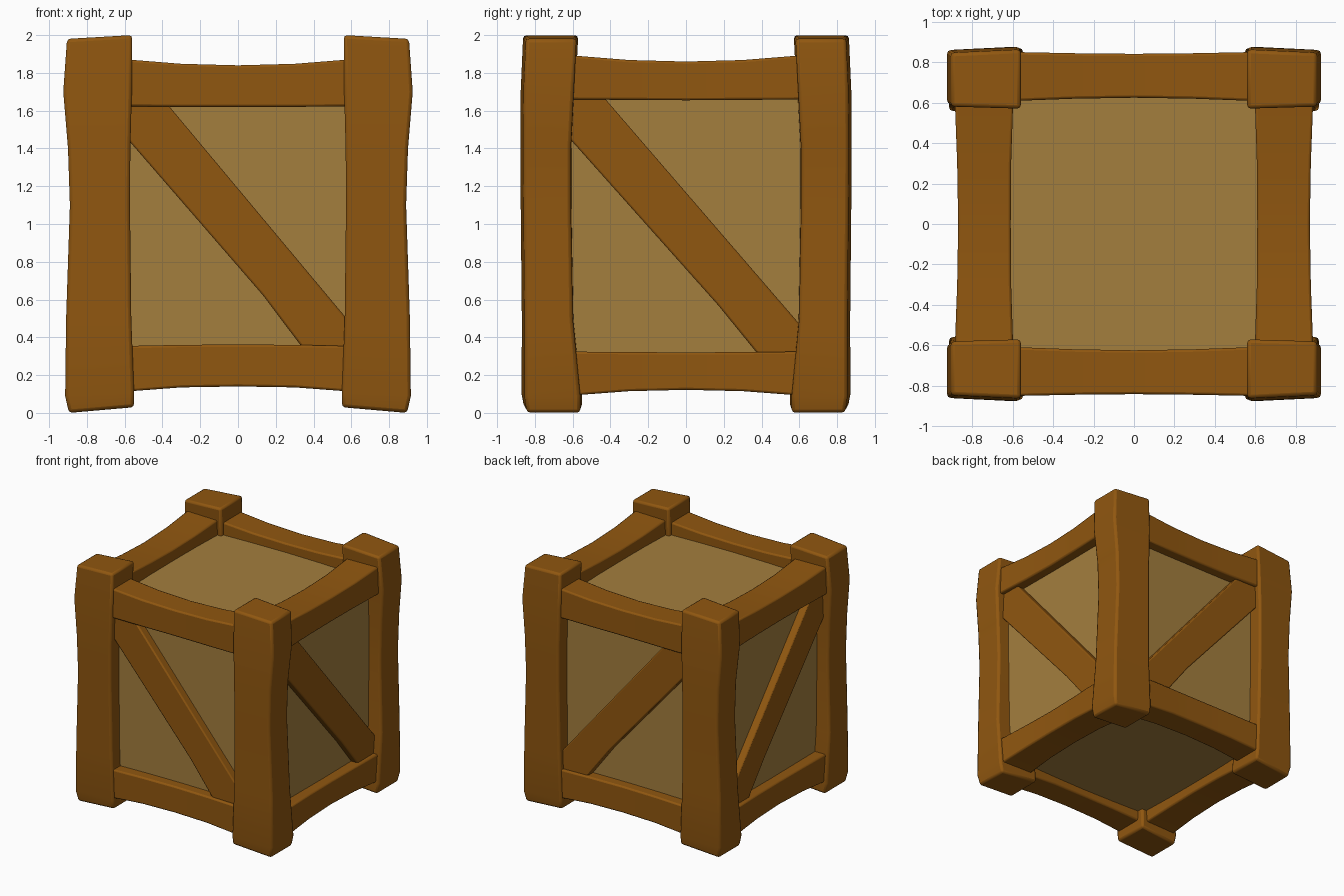
import bpy
import bmesh

old = bpy.data.objects.get("Cube")
if old:
    bpy.data.objects.remove(old, do_unlink=True)


def make_material(name, rgb):
    mat = bpy.data.materials.new(name)
    mat.use_nodes = True
    mat.diffuse_color = (*rgb, 1)
    mat.node_tree.nodes["Principled BSDF"].inputs["Base Color"].default_value = (*rgb, 1)
    return mat


frame_wood = make_material("dark orange wood", (0.28, 0.095, 0.005))
panel_wood = make_material("pale tan wood", (0.37, 0.21, 0.048))


def loft(name, rings, mat, bevel=0.0):
    """Skin a list of equal rings, cap both ends and round the sharp edges."""
    bm = bmesh.new()
    loops = [[bm.verts.new(p) for p in ring] for ring in rings]
    count = len(loops[0])
    for a, b in zip(loops, loops[1:]):
        for i in range(count):
            j = (i + 1) % count
            bm.faces.new((a[i], a[j], b[j], b[i]))
    bm.faces.new(loops[0])
    bm.faces.new(loops[-1])
    bmesh.ops.recalc_face_normals(bm, faces=bm.faces)
    mesh = bpy.data.meshes.new(name)
    bm.to_mesh(mesh)
    bm.free()
    mesh.materials.append(mat)
    obj = bpy.data.objects.new(name, mesh)
    bpy.context.collection.objects.link(obj)
    if bevel:
        mod = obj.modifiers.new("rounded edges", "BEVEL")
        mod.width = bevel
        mod.segments = 2
        mod.limit_method = "ANGLE"
        bpy.ops.object.select_all(action="DESELECT")
        obj.select_set(True)
        bpy.context.view_layer.objects.active = obj
        bpy.ops.object.shade_smooth_by_angle()
    return obj


def place(axis, side, along, depth, z):
    """Position on a side wall: along it, out from the centre, and up."""
    return (along, side * depth, z) if axis == "x" else (side * depth, along, z)


# Inner box that shows as the six recessed panels
loft("panel_box", [[(-0.79, -0.76, z), (0.79, -0.76, z), (0.79, 0.76, z), (-0.79, 0.76, z)]
                   for z in (0.2, 1.765)], panel_wood)

# Corner posts: z inside, z outside, x inside, x outside, y inside, y outside
POST = [
    (0.03, 0.0, 0.55, 0.895, 0.55, 0.85),
    (0.10, 0.09, 0.55, 0.915, 0.55, 0.863),
    (0.50, 0.50, 0.565, 0.91, 0.59, 0.862),
    (1.10, 1.10, 0.572, 0.89, 0.60, 0.868),
    (1.40, 1.40, 0.57, 0.90, 0.60, 0.87),
    (1.70, 1.70, 0.562, 0.925, 0.585, 0.868),
    (2.00, 1.98, 0.56, 0.905, 0.57, 0.855),
]
for sx, x_name in ((-1, "right"), (1, "left")):
    for sy, y_name in ((-1, "front"), (1, "back")):
        rings = [[(sx * xi, sy * yi, zi), (sx * xo, sy * (yi + 0.01), zo),
                  (sx * xo, sy * (yo - 0.008), zo), (sx * xi, sy * (yo + 0.008), zi)]
                 for zi, zo, xi, xo, yi, yo in POST]
        loft(f"{y_name}_{x_name}_post", rings, frame_wood, 0.018)

# Bowed rails: half stations of (along, inside, outside, bottom, top)
RAILS = {
    ("x", "top"): [(0, 0.625, 0.842, 1.62, 1.84), (0.3, 0.62, 0.845, 1.62, 1.848),
                   (0.7, 0.605, 0.853, 1.625, 1.88)],
    ("x", "bottom"): [(0, 0.625, 0.842, 0.14, 0.362), (0.3, 0.62, 0.845, 0.135, 0.36),
                      (0.7, 0.605, 0.853, 0.105, 0.352)],
    ("y", "top"): [(0, 0.61, 0.87, 1.655, 1.86), (0.3, 0.608, 0.875, 1.657, 1.868),
                   (0.7, 0.595, 0.89, 1.66, 1.9)],
    ("y", "bottom"): [(0, 0.61, 0.87, 0.122, 0.32), (0.3, 0.608, 0.875, 0.115, 0.322),
                      (0.7, 0.595, 0.89, 0.085, 0.325)],
}

# Diagonal braces as outlines of (along, z), tucked under posts and rails
BRACES = {
    "x": [(-0.62, 1.49), (0.13, 0.625), (0.39, 0.28), (0.6, 0.28),
          (0.6, 0.47), (-0.42, 1.69), (-0.62, 1.69)],
    "y": [(-0.65, 1.49), (0.17, 0.57), (0.43, 0.25), (0.64, 0.25),
          (0.64, 0.425), (-0.46, 1.7), (-0.65, 1.7)],
}
BRACE_DEPTH = {"x": 0.825, "y": 0.85}
SIDES = {"x": ((-1, "front"), (1, "back")), "y": ((-1, "right"), (1, "left"))}

for axis, sides in SIDES.items():
    for side, side_name in sides:
        for level in ("top", "bottom"):
            half = RAILS[axis, level]
            stations = [(-t, *rest) for t, *rest in reversed(half[1:])] + half
            rings = [[place(axis, side, t, d, z)
                      for d, z in ((i, lo), (o, lo), (o, hi), (i, hi))]
                     for t, i, o, lo, hi in stations]
            loft(f"{side_name}_{level}_rail", rings, frame_wood, 0.012)
        rings = [[place(axis, side, t, depth, z) for t, z in BRACES[axis]]
                 for depth in (0.7, BRACE_DEPTH[axis])]
        loft(f"{side_name}_brace", rings, frame_wood, 0.01)
